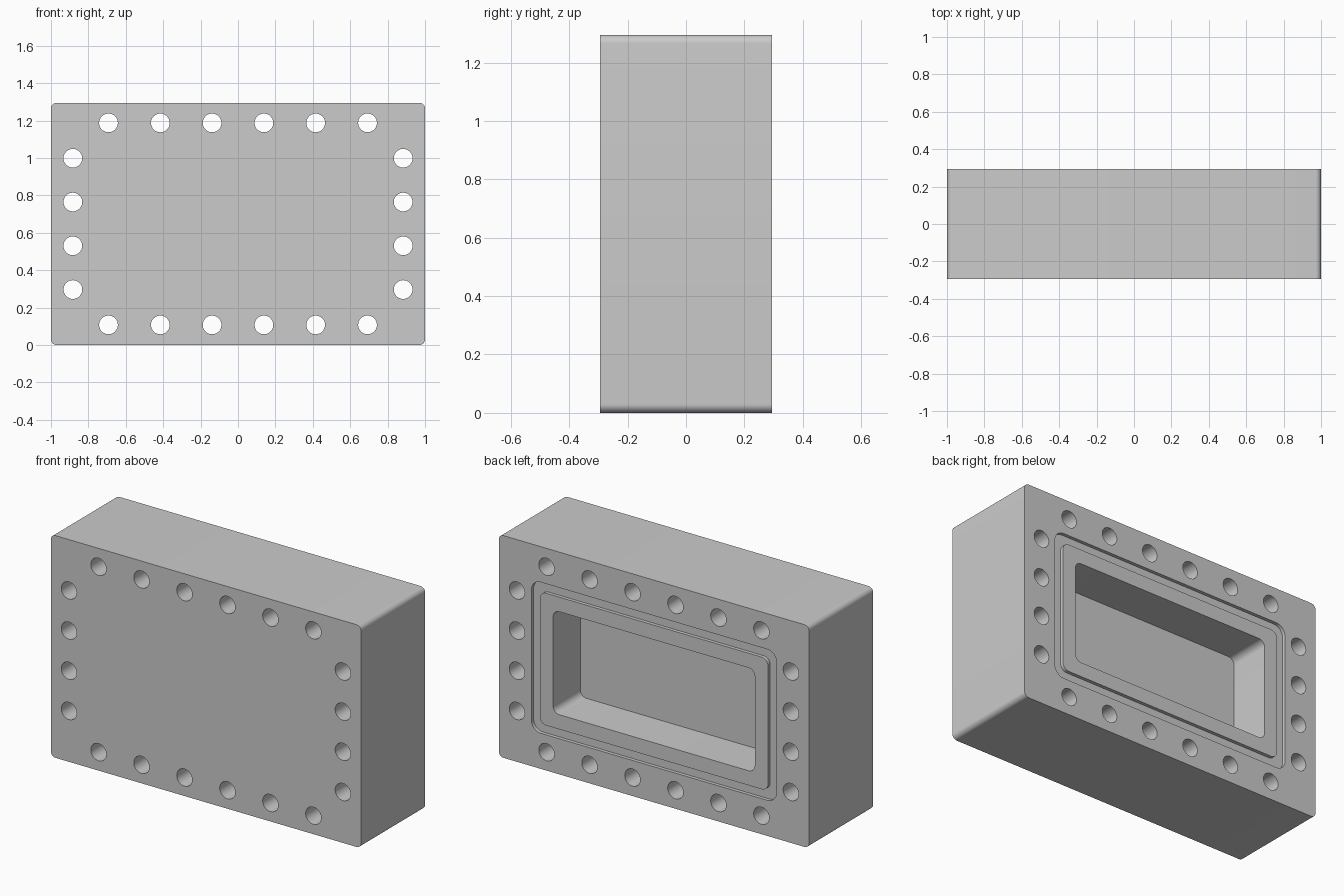
import bpy, bmesh, math
from mathutils import Vector

cube = bpy.data.objects.get("Cube")
if cube:
    bpy.data.objects.remove(cube, do_unlink=True)

WIDTH, DEPTH, HEIGHT = 2.0, 0.59, 1.295
BACK, MID = DEPTH / 2, HEIGHT / 2
OVER = 0.1  # how far cutters poke out of the block

grey = bpy.data.materials.new("plain grey")
grey.use_nodes = True
grey.diffuse_color = (0.6, 0.6, 0.6, 1)
grey.node_tree.nodes["Principled BSDF"].inputs["Base Color"].default_value = grey.diffuse_color


def rounded_rect(half_w, half_h, radius, steps=10):
    """Outline in x and z, centred on the face of the block."""
    points = []
    for i, (sx, sz) in enumerate([(1, 1), (-1, 1), (-1, -1), (1, -1)]):
        for k in range(steps + 1):
            a = math.pi / 2 * (i + k / steps)
            points.append((sx * (half_w - radius) + radius * math.cos(a),
                           MID + sz * (half_h - radius) + radius * math.sin(a)))
    return points


def circle(x, z, radius, sides=40):
    return [(x + radius * math.cos(math.tau * i / sides),
             z + radius * math.sin(math.tau * i / sides)) for i in range(sides)]


def prisms(name, outlines, y0, y1):
    """One object holding each outline extruded from y0 to y1."""
    bm = bmesh.new()
    for outline in outlines:
        face = bm.faces.new([bm.verts.new((x, y0, z)) for x, z in outline])
        result = bmesh.ops.extrude_face_region(bm, geom=[face], use_keep_orig=True)
        moved = [v for v in result["geom"] if isinstance(v, bmesh.types.BMVert)]
        bmesh.ops.translate(bm, verts=moved, vec=Vector((0, y1 - y0, 0)))
    bmesh.ops.recalc_face_normals(bm, faces=bm.faces)
    mesh = bpy.data.meshes.new(name)
    bm.to_mesh(mesh)
    bm.free()
    mesh.materials.append(grey)
    obj = bpy.data.objects.new(name, mesh)
    bpy.context.collection.objects.link(obj)
    return obj


def cut(target, cutter):
    mod = target.modifiers.new("cut", "BOOLEAN")
    mod.operation, mod.solver, mod.object = "DIFFERENCE", "EXACT", cutter
    bpy.context.view_layer.objects.active = target
    bpy.ops.object.modifier_apply(modifier=mod.name)
    bpy.data.objects.remove(cutter, do_unlink=True)


# Solid block with rounded upright corners
block = prisms("housing_block", [rounded_rect(WIDTH / 2, MID, 0.03)], -BACK, BACK)

# Rounded pocket in the back
cut(block, prisms("pocket_cutter", [rounded_rect(0.65, 0.3, 0.04)], BACK - 0.25, BACK + OVER))

# Shallow seal groove around the pocket
groove = prisms("groove_cutter", [rounded_rect(0.79, 0.44, 0.06)], BACK - 0.02, BACK + OVER)
cut(groove, prisms("groove_core", [rounded_rect(0.735, 0.385, 0.04)], BACK - OVER, BACK + 2 * OVER))
cut(block, groove)

# Bolt holes: rows of six above and below, columns of four at the sides
holes = []
for side in (-1, 1):
    holes += [circle((i - 2.5) * 0.277, MID + side * 0.54, 0.05) for i in range(6)]
    holes += [circle(side * 0.883, MID + (i - 1.5) * 0.234, 0.05) for i in range(4)]
cut(block, prisms("bolt_hole_cutter", holes, -BACK - OVER, BACK + OVER))

# Smooth the curved walls, keep the rims sharp
bpy.ops.object.select_all(action="DESELECT")
block.select_set(True)
bpy.context.view_layer.objects.active = block
bpy.ops.object.shade_smooth_by_angle(angle=math.radians(30))
